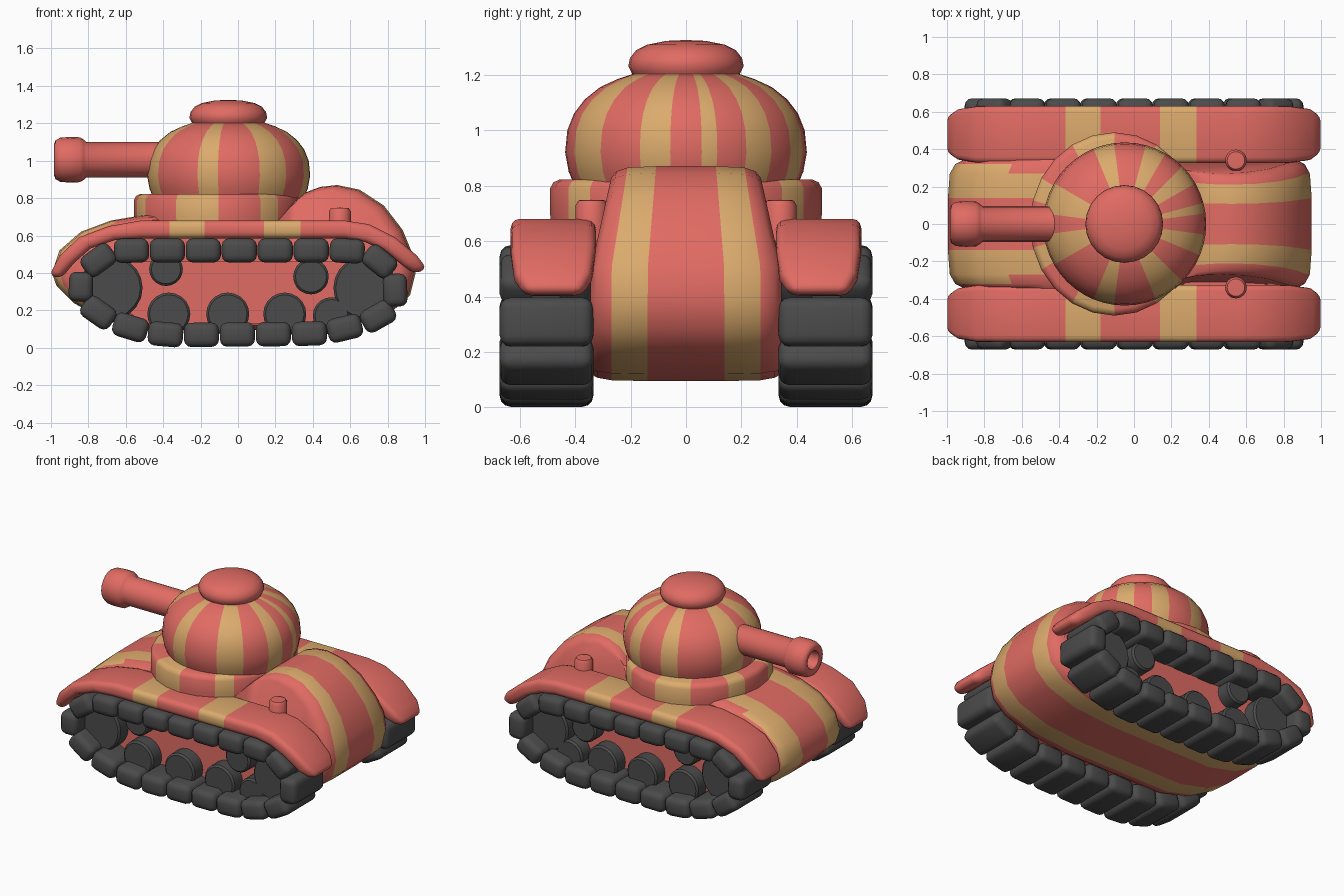
import bpy, bmesh, math
from mathutils import Matrix, Vector

cube = bpy.data.objects.get("Cube")
if cube:
    bpy.data.objects.remove(cube, do_unlink=True)


def material(name, rgb):
    m = bpy.data.materials.new(name)
    m.use_nodes = True
    m.diffuse_color = (*rgb, 1)
    m.node_tree.nodes["Principled BSDF"].inputs["Base Color"].default_value = (*rgb, 1)
    return m


CORAL = material("coral", (0.75, 0.148, 0.125))
TAN = material("tan", (0.71, 0.405, 0.152))
RUBBER = material("dark grey", (0.07, 0.07, 0.07))


def finish(name, bm, mats, rule=None, bevel=0, segs=3, smooth=40):
    """Round sharp edges, colour faces by rule, and make a smooth-shaded object."""
    bmesh.ops.remove_doubles(bm, verts=bm.verts, dist=1e-5)
    bmesh.ops.recalc_face_normals(bm, faces=bm.faces)
    if bevel:
        sharp = [e for e in bm.edges if e.calc_face_angle(0) > math.radians(35)]
        bmesh.ops.bevel(bm, geom=sharp, offset=bevel, segments=segs, profile=0.5,
                        affect='EDGES', clamp_overlap=True)
    if rule:
        for f in bm.faces:
            f.material_index = int(rule(f.calc_center_median()))
    mesh = bpy.data.meshes.new(name)
    bm.to_mesh(mesh)
    bm.free()
    ob = bpy.data.objects.new(name, mesh)
    bpy.context.collection.objects.link(ob)
    for m in mats:
        mesh.materials.append(m)
    bpy.ops.object.select_all(action='DESELECT')
    ob.select_set(True)
    bpy.context.view_layer.objects.active = ob
    bpy.ops.object.shade_smooth_by_angle(angle=math.radians(smooth))


def loft(bm, rings):
    """Join closed rings of points with quads."""
    vs = [[bm.verts.new(p) for p in r] for r in rings]
    n = len(vs[0])
    for a, b in zip(vs, vs[1:]):
        for i in range(n):
            j = (i + 1) % n
            bm.faces.new((a[i], a[j], b[j], b[i]))
    return vs


def lathe(profile, segs=24, matrix=Matrix()):
    """Turn (radius, height) points around the local z axis."""
    bm = bmesh.new()
    rings = []
    for r, h in profile:
        rings.append([matrix @ Vector((r * math.cos(t), r * math.sin(t), h))
                      for t in (math.tau * i / segs for i in range(segs))])
    vs = loft(bm, rings)
    for end, p in ((vs[0], profile[0]), (vs[-1], profile[-1])):
        if p[0] > 0.001:
            bm.faces.new(end)
    return bm


def angle_stripe(cx, bands):
    """Rule: true where the direction around an upright axis falls in a band of degrees."""
    def rule(c):
        a = math.degrees(math.atan2(c.y, c.x - cx))
        return any(lo < a < hi for lo, hi in bands)
    return rule


# Hull: side outline swept across, with lengthwise stripes
outline = [(-.995, .40), (-.955, .52), (-.84, .62), (-.68, .68), (-.5, .71), (0, .71), (.24, .71),
           (.30, .78), (.36, .83), (.44, .86), (.53, .87), (.65, .845), (.78, .76), (.88, .63),
           (.93, .51), (.95, .40), (.92, .28), (.82, .19), (.6, .12), (.3, .095), (-.5, .095),
           (-.72, .15), (-.88, .24), (-.97, .33)]


def half_width(x, z):
    narrow = min(max((z - .5) / .37, 0), 1) if x > .27 else 0
    return .345 - .075 * narrow


def hull_point(x, z, u, shrink):
    return (x * (1 - shrink), u * half_width(x, z), .4 + (z - .4) * (1 - shrink))


half = [(0, 0), (.40, 0), (.78, .01), (.93, .04), (1, .09)]
columns = [(-u, s) for u, s in half[:0:-1]] + half
bm = bmesh.new()
rows = loft(bm, [[hull_point(x, z, u, s) for x, z in outline] for u, s in columns])
for side in (rows[0], rows[-1]):
    bmesh.ops.triangulate(bm, faces=[bm.faces.new(side)])


def hull_stripe(c):
    outer = .94 if c.x < -.7 else .78
    return .40 < abs(c.y) / half_width(c.x, c.z) < outer


finish("hull", bm, [CORAL, TAN], hull_stripe, smooth=50)

# Fenders: arched slabs given as top and underside points
arch = [(-1.01, .385, -.945, .37), (-.955, .49, -.88, .45), (-.85, .59, -.79, .53),
        (-.69, .65, -.66, .575), (-.52, .68, -.52, .585), (-.365, .68, -.365, .585),
        (-.18, .68, -.18, .585), (.14, .68, .14, .585), (.335, .68, .335, .585),
        (.57, .68, .57, .585), (.70, .66, .68, .565), (.84, .59, .78, .52),
        (.96, .49, .88, .44), (1.01, .42, .94, .395)]
pinches = {0: .05, 1: .014, len(arch) - 2: .014, len(arch) - 1: .05}


def fender_stripe(c):
    return -.365 < c.x < -.18 or .14 < c.x < .335


for side, label in ((-1, "right"), (1, "left")):
    bm = bmesh.new()
    rings = []
    for i, (x, z, bx, bz) in enumerate(arch):
        pinch = pinches.get(i, 0)
        y0, y1 = side * (.325 + pinch), side * (.632 - pinch)
        rings.append([(x, y0, z), (x, y1, z), (bx, y1, bz), (bx, y0, bz)])
    vs = loft(bm, rings)
    bm.faces.new(vs[0])
    bm.faces.new(vs[-1])
    finish("fender_" + label, bm, [CORAL, TAN], fender_stripe, bevel=.034)

    # Filler cap on the fender
    bm = lathe([(.058, .6), (.058, .73), (.047, .747), (0, .749)], 16,
               Matrix.Translation((.545, side * .34, 0)))
    finish("filler_cap_" + label, bm, [CORAL])

# Turret ring, slightly wider than long
bm = lathe([(.485, .62), (.49, .70), (.49, .79), (.478, .812), (.455, .822), (0, .822)], 24,
           Matrix.Translation((-.105, 0, 0)) @ Matrix.Diagonal((.92, 1, 1, 1)))
finish("turret_ring", bm, [CORAL, TAN], angle_stripe(-.105, [
    (-169, -148), (-121, -91), (-61, -42), (42, 61), (91, 121), (148, 169)]))

# Turret dome with upright stripes
bm = lathe([(.402, .80), (.423, .85), (.436, .92), (.428, 1.0), (.404, 1.06), (.366, 1.11),
            (.31, 1.155), (.245, 1.185), (.19, 1.203), (0, 1.203)], 48,
           Matrix.Translation((-.05, 0, 0)))
finish("turret_dome", bm, [CORAL, TAN], angle_stripe(-.05, [
    (-173, -150), (-113, -97), (-68, -45), (-23, -7), (7, 16), (30, 46), (60, 76),
    (97, 113), (150, 173)]))

# Hatch on top of the dome
bm = lathe([(.188, 1.19), (.198, 1.21), (.208, 1.23), (.202, 1.26), (.18, 1.288), (.14, 1.308),
            (.07, 1.322), (0, 1.325)], 24, Matrix.Translation((-.052, 0, 0)))
finish("turret_hatch", bm, [CORAL])

# Gun: barrel, muzzle collar and bore, pointing along -x
along = Matrix.Translation((0, 0, 1.005)) @ Matrix.Rotation(-math.pi / 2, 4, 'Y')
bm = lathe([(.095, .30), (.095, .81), (.108, .825), (.12, .845), (.122, .90), (.118, .95),
            (.105, .975), (.085, .983), (.062, .975), (.055, .95), (.055, .88), (0, .88)],
           20, along)
finish("gun", bm, [CORAL], smooth=50)

# Track path, sampled by distance
path = [Vector(p) for p in [(-.66, .52), (.66, .52), (.79, .455), (.86, .32), (.82, .2), (.7, .135),
                            (.45, .075), (-.4, .067), (-.6, .11), (-.77, .19), (-.87, .31), (-.79, .455)]]
spans = [(a, b, (b - a).length) for a, b in zip(path, path[1:] + path[:1])]
total = sum(s[2] for s in spans)


def at(d):
    d %= total
    for a, b, length in spans:
        if d <= length:
            return a.lerp(b, d / length)
        d -= length
    return path[0]


LINKS = 20
pitch = total / LINKS
# (x, z, radius) of the wheels
wheels = [(-.68, .32, .17), (.68, .32, .17), (-.37, .18, .115), (-.055, .18, .115),
          (.25, .18, .115), (.50, .17, .10), (-.385, .42, .09), (.39, .38, .095)]
panel = [(-.70, .46), (.70, .46), (.74, .3), (.5, .13), (-.5, .13), (-.74, .3)]

for side, label in ((-1, "right"), (1, "left")):
    # Side panel that carries the wheels
    bm = bmesh.new()
    vs = loft(bm, [[(x, side * y, z) for x, z in panel] for y in (.30, .47)])
    bm.faces.new(vs[0])
    bm.faces.new(vs[1])
    finish("side_panel_" + label, bm, [CORAL])
    # Track links
    for i in range(LINKS):
        d = .09 + i * pitch
        a, b = at(d - pitch * .5), at(d + pitch * .5)
        mid = (a + b) / 4 + at(d) / 2
        tilt = math.atan2(b.y - a.y, b.x - a.x)
        place = (Matrix.Translation((mid.x, side * .503, mid.y)) @ Matrix.Rotation(-tilt, 4, 'Y')
                 @ Matrix.Diagonal((min((b - a).length * .99, .188), .338, .13, 1)))
        bm = bmesh.new()
        bmesh.ops.create_cube(bm, size=1, matrix=place)
        finish(f"track_link_{label}_{i + 1}", bm, [RUBBER], bevel=.04, segs=3)
    # Wheels
    for i, (x, z, r) in enumerate(wheels):
        bm = lathe([(r, -.05), (r, .05), (r - .012, .062)], 20,
                   Matrix.Translation((x, side * .505, z)) @ Matrix.Rotation(side * -math.pi / 2, 4, 'X'))
        finish(f"wheel_{label}_{i + 1}", bm, [RUBBER])
